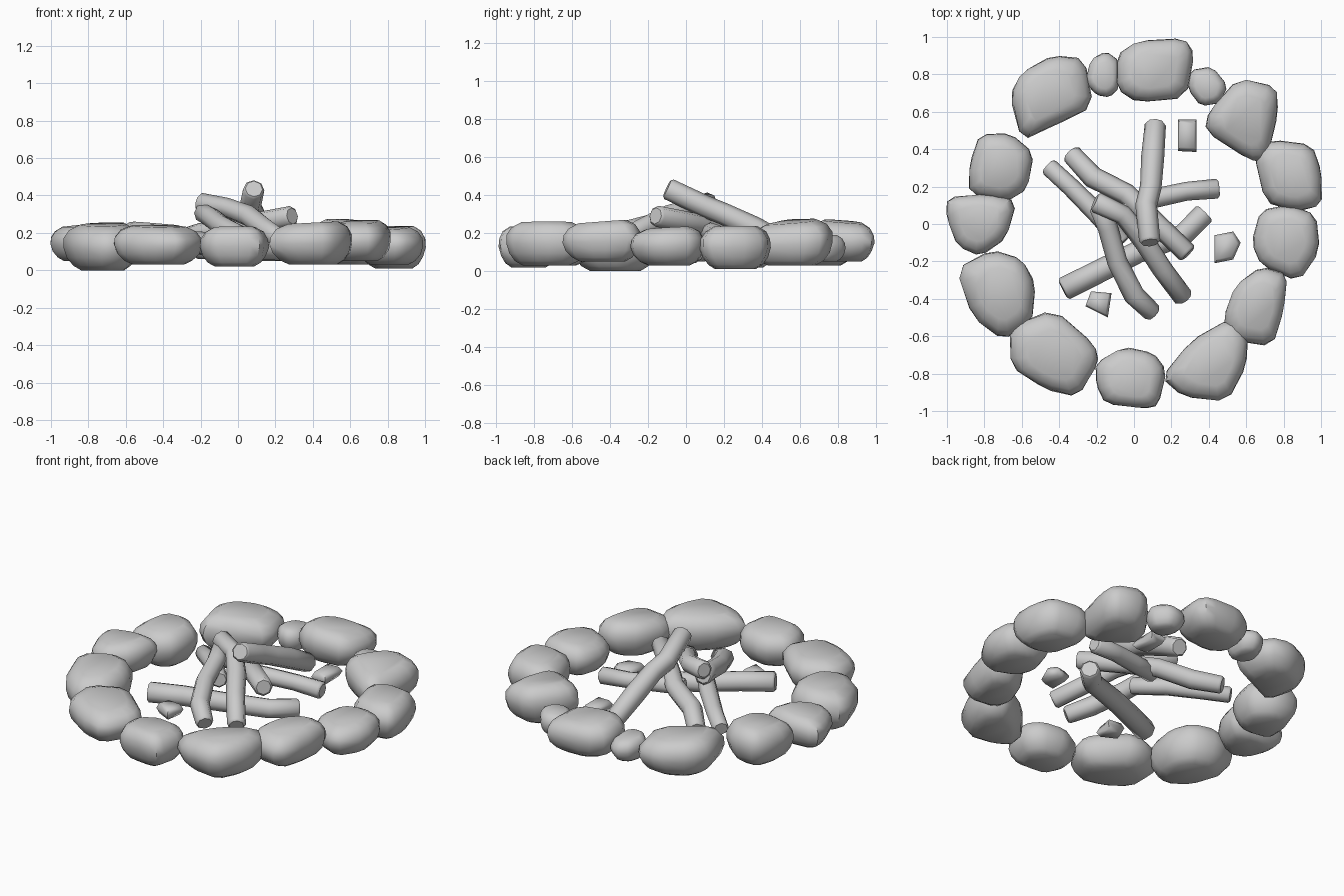
import bpy, bmesh, random
from mathutils import Vector

if "Cube" in bpy.data.objects:
    bpy.data.objects.remove(bpy.data.objects["Cube"])

random.seed(4)


def smooth(ob, angle):
    bpy.ops.object.select_all(action='DESELECT')
    ob.select_set(True)
    bpy.context.view_layer.objects.active = ob
    bpy.ops.object.shade_smooth_by_angle(angle=angle)


def loft(name, rings):
    """Skin a stack of closed rings and cap both ends."""
    bm = bmesh.new()
    vs = [[bm.verts.new(p) for p in r] for r in rings]
    n = len(vs[0])
    for a, b in zip(vs, vs[1:]):
        for i in range(n):
            j = (i + 1) % n
            bm.faces.new((a[i], a[j], b[j], b[i]))
    bm.faces.new(vs[0][::-1])
    bm.faces.new(vs[-1])
    bmesh.ops.recalc_face_normals(bm, faces=bm.faces)
    me = bpy.data.meshes.new(name)
    bm.to_mesh(me)
    bm.free()
    ob = bpy.data.objects.new(name, me)
    bpy.context.collection.objects.link(ob)
    return ob


def stone(name, outline, z0, z1):
    """Rounded boulder: corner-cut plan outline swollen at mid height."""
    pts = [Vector(p) for p in outline]
    c = sum(pts, Vector((0, 0))) / len(pts)
    cut = []
    for i, p in enumerate(pts):
        q = pts[(i + 1) % len(pts)]
        cut += [p.lerp(q, 0.2), p.lerp(q, 0.8)]
    tilt = Vector((random.uniform(-.12, .12), random.uniform(-.12, .12)))
    profile = [(0, .58), (.1, .78), (.28, .94), (.5, 1.02), (.7, 1.0), (.88, .87), (1, .62)]
    rings = []
    for t, s in profile:
        ring = []
        for p in cut:
            d = (p - c) * s * (1 + random.uniform(-.02, .01))
            z = z0 + (z1 - z0) * t + d.dot(tilt) * (t - .2) * (t > .2)
            ring.append((c.x + d.x, c.y + d.y, z))
        rings.append(ring)
    smooth(loft(name, rings), 0.75)


def log(name, path, radius):
    """Bent branch with softly rounded cut ends."""
    pts = [Vector(p) for p in path]
    first = pts[0].lerp(pts[1], .012 / (pts[1] - pts[0]).length)
    last = pts[-1].lerp(pts[-2], .012 / (pts[-2] - pts[-1]).length)
    pts = [pts[0], first] + pts[1:-1] + [last, pts[-1]]
    cu = bpy.data.curves.new(name, 'CURVE')
    cu.dimensions = '3D'
    cu.bevel_depth = radius
    cu.bevel_resolution = 2
    cu.use_fill_caps = True
    sp = cu.splines.new('POLY')
    sp.points.add(len(pts) - 1)
    for i, (pt, p) in enumerate(zip(sp.points, pts)):
        pt.co = (*p, 1)
        pt.radius = .8 if i in (0, len(pts) - 1) else random.uniform(.97, 1.1)
    ob = bpy.data.objects.new(name, cu)
    bpy.context.collection.objects.link(ob)
    bpy.ops.object.select_all(action='DESELECT')
    ob.select_set(True)
    bpy.context.view_layer.objects.active = ob
    bpy.ops.object.convert(target='MESH')
    smooth(bpy.context.view_layer.objects.active, 1.2)


def chip(name, outline, z0, z1):
    """Small sharp wood chip."""
    c = sum((Vector(p) for p in outline), Vector((0, 0))) / len(outline)
    rings = [[(*(c + (Vector(p) - c) * s), z) for p in outline]
             for z, s in ((z0, .75), ((z0 + z1) / 2, 1), (z1, .75))]
    smooth(loft(name, rings), 1.3)


# Ring of stones, clockwise and counter-clockwise from the back
stone("stone_back", [(-.09, .72), (-.09, .9), (.02, .98), (.27, .99), (.32, .91), (.28, .68), (.02, .65)], .05, .26)
stone("pebble_back_left", [(-.26, .76), (-.23, .88), (-.15, .92), (-.08, .87), (-.08, .73), (-.13, .68), (-.2, .69)], .06, .2)
stone("stone_back_left", [(-.66, .69), (-.6, .81), (-.43, .9), (-.27, .88), (-.22, .63), (-.42, .53), (-.6, .45)], .03, .25)
stone("stone_left_upper", [(-.88, .32), (-.82, .48), (-.66, .48), (-.54, .38), (-.57, .19), (-.68, .12), (-.88, .16)], .02, .25)
stone("stone_left", [(-1, .14), (-.78, .16), (-.63, .12), (-.68, -.07), (-.82, -.17), (-.94, -.12), (-1, .03)], .05, .24)
stone("stone_left_lower", [(-.95, -.24), (-.76, -.14), (-.6, -.19), (-.53, -.32), (-.55, -.53), (-.7, -.62), (-.86, -.5)], 0, .245)
stone("stone_front_left", [(-.66, -.55), (-.43, -.46), (-.21, -.65), (-.19, -.74), (-.3, -.92), (-.48, -.88), (-.66, -.76)], .03, .235)
stone("stone_front", [(-.2, -.74), (-.06, -.66), (.1, -.69), (.17, -.78), (.13, -.97), (.05, -.985), (-.15, -.96), (-.2, -.86)], .02, .23)
stone("stone_front_right", [(.15, -.82), (.3, -.63), (.52, -.5), (.61, -.6), (.6, -.75), (.5, -.95), (.26, -.92)], .03, .255)
stone("stone_right_lower", [(.48, -.5), (.54, -.33), (.68, -.23), (.82, -.27), (.8, -.46), (.74, -.65), (.52, -.62)], .05, .26)
stone("stone_right", [(.63, -.1), (.68, .07), (.83, .1), (.97, .05), (.99, -.14), (.88, -.31), (.68, -.22)], .03, .225)
stone("stone_right_upper", [(.64, .38), (.74, .45), (.95, .42), (1.0, .28), (1.0, .1), (.86, .07), (.7, .12)], .01, .235)
stone("stone_back_right", [(.4, .6), (.56, .78), (.76, .73), (.77, .6), (.71, .34), (.62, .34), (.38, .5)], .03, .26)
stone("pebble_back_right", [(.29, .72), (.3, .82), (.42, .84), (.5, .74), (.46, .65), (.36, .63)], .05, .19)

# Stacked firewood
log("log_top", [(.115, .54, .13), (.1, .36, .225), (.09, .2, .3), (.065, .1, .34), (.085, -.1, .435)], .058)
log("log_upper_front_right", [(-.21, .12, .36), (-.06, .05, .335), (.06, -.1, .29), (.15, -.24, .22), (.27, -.4, .135)], .052)
log("log_front", [(-.19, .1, .31), (-.14, -.02, .28), (-.09, -.2, .24), (0, -.38, .19), (.105, -.48, .135)], .052)
log("log_back_left", [(-.34, .38, .12), (-.22, .25, .17), (-.04, .16, .22), (.08, .04, .25), (.29, -.16, .29)], .054)
log("log_left", [(-.46, .31, .13), (-.34, .2, .16), (-.2, .06, .2), (-.06, -.1, .22)], .05)
log("log_bottom", [(-.38, -.35, .155), (-.2, -.26, .145), (.02, -.15, .12), (.26, -.06, .11), (.38, .06, .1)], .06)
log("log_right", [(.455, .19, .18), (.28, .175, .19), (.12, .14, .2), (-.06, .1, .21)], .05)

# Loose wood chips
chip("chip_back", [(.235, .39), (.235, .56), (.335, .56), (.335, .385)], .1, .16)
chip("chip_right", [(.43, -.06), (.53, -.04), (.57, -.1), (.53, -.19), (.43, -.21)], .055, .115)
chip("chip_front", [(-.23, -.36), (-.12, -.37), (-.14, -.5), (-.26, -.44)], .09, .155)
